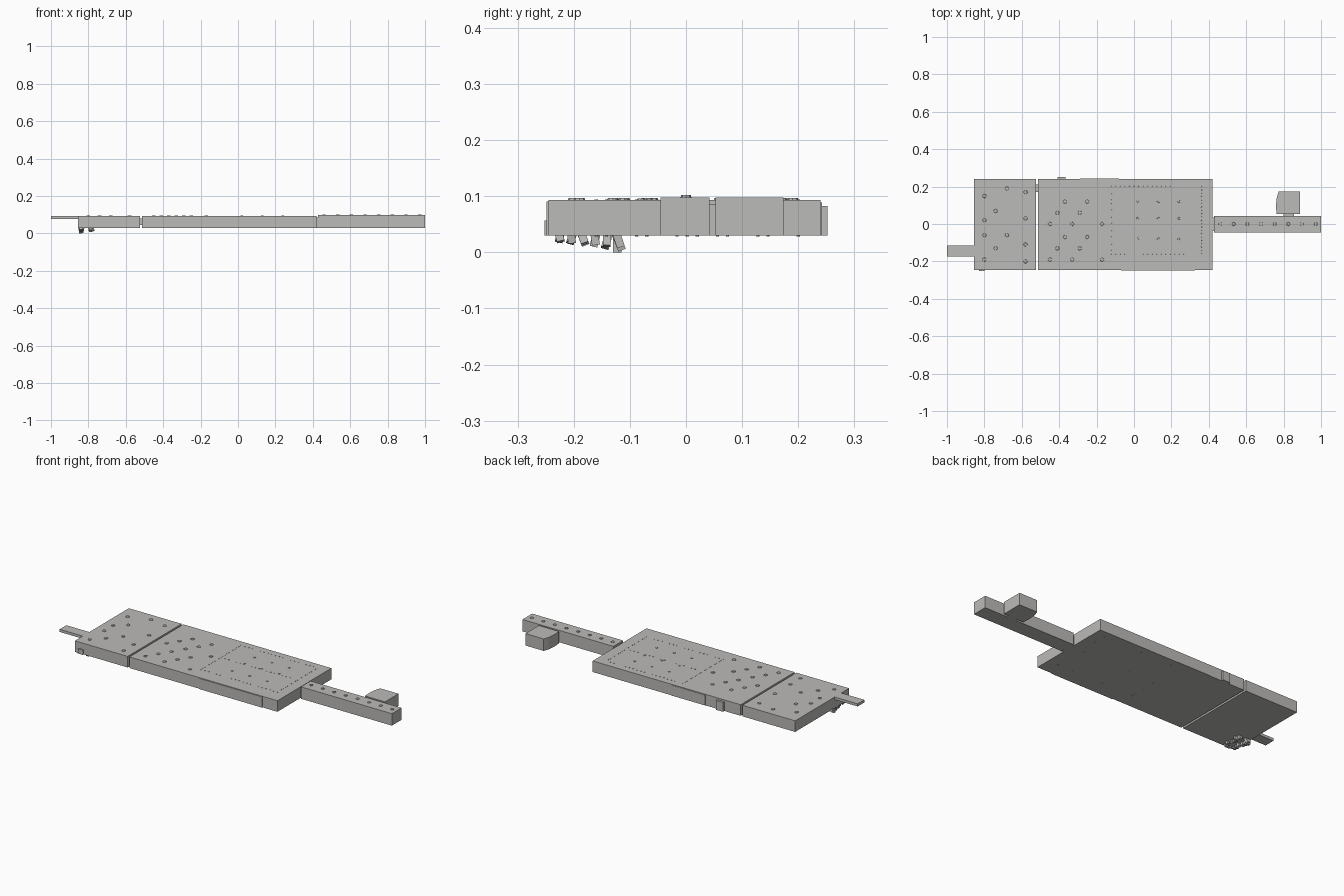
import bpy, bmesh, math, random
from mathutils import Matrix, Vector

cube = bpy.data.objects.get("Cube")
if cube:
    bpy.data.objects.remove(cube, do_unlink=True)
random.seed(4)

GREY = (0.5, 0.495, 0.48, 1.0)
mat = bpy.data.materials.new("warm grey")
mat.use_nodes = True
mat.diffuse_color = GREY
mat.node_tree.nodes["Principled BSDF"].inputs["Base Color"].default_value = GREY

LOW, TOP, BEAM_TOP = 0.03, 0.093, 0.098


def finish(name, bm):
    bmesh.ops.recalc_face_normals(bm, faces=bm.faces)
    mesh = bpy.data.meshes.new(name)
    bm.to_mesh(mesh)
    bm.free()
    mesh.materials.append(mat)
    obj = bpy.data.objects.new(name, mesh)
    bpy.context.collection.objects.link(obj)
    return obj


def add_box(bm, x, y, z, turn=Matrix()):
    """Box between the given limits, optionally turned about its centre."""
    lims = (x, y, z)
    centre = Vector([(a + b) / 2 for a, b in lims])
    size = Matrix.Diagonal([b - a for a, b in lims] + [1])
    bmesh.ops.create_cube(bm, size=1, matrix=Matrix.Translation(centre) @ turn @ size)


def box(name, x, y, z):
    bm = bmesh.new()
    add_box(bm, x, y, z)
    return finish(name, bm)


def discs(name, spots, z, radius, height, sides=8):
    bm = bmesh.new()
    for x, y in spots:
        bmesh.ops.create_cone(bm, cap_ends=True, segments=sides, radius1=radius,
                              radius2=radius * 0.85, depth=height,
                              matrix=Matrix.Translation((x, y, z)))
    return finish(name, bm)


def prism(name, outline, z0, z1):
    bm = bmesh.new()
    face = bm.faces.new([bm.verts.new((x, y, z0)) for x, y in outline])
    up = bmesh.ops.extrude_face_region(bm, geom=[face])["geom"]
    bmesh.ops.translate(bm, vec=(0, 0, z1 - z0),
                        verts=[v for v in up if isinstance(v, bmesh.types.BMVert)])
    return finish(name, bm)


# Two decks with a narrow slot between them
DECK_Y = (-0.245, 0.24)
box("small_deck", (-0.855, -0.523), DECK_Y, (LOW, TOP))
box("main_deck", (-0.512, 0.42), DECK_Y, (LOW, TOP))
box("deck_bridge", (-0.53, -0.505), (0.17, 0.21), (0.045, 0.08))

# Tongue on the small deck
box("end_tongue", (-1.0, -0.85), (-0.175, -0.115), (0.078, TOP))

# Long beam, its joint, and the side block
box("beam_joint", (0.41, 0.44), (-0.038, 0.036), (LOW, 0.085))
box("beam", (0.428, 1.0), (-0.045, 0.042), (LOW, BEAM_TOP))
box("block_neck", (0.80, 0.855), (0.035, 0.06), (LOW, 0.085))
prism("side_block", [(0.762, 0.053), (0.888, 0.053), (0.888, 0.174), (0.774, 0.174),
                     (0.764, 0.145), (0.759, 0.1)], LOW, BEAM_TOP)

# Edge panels and tabs
box("front_panel", (-0.07, 0.325), (-0.249, -0.24), (LOW, TOP - 0.002))
box("back_panel", (-0.29, -0.08), (0.235, 0.242), (LOW, TOP - 0.004))
box("back_tab", (-0.41, -0.365), (0.235, 0.2525), (LOW, 0.083))
box("front_tab", (-0.83, -0.8), (-0.2525, -0.24), (LOW, 0.057))

# Studs on the decks and the beam
small_studs = [(-0.8, 0.15), (-0.8, 0.02), (-0.8, -0.06), (-0.8, -0.19), (-0.74, 0.07),
               (-0.74, -0.13), (-0.68, 0.19), (-0.68, -0.06), (-0.58, 0.17),
               (-0.58, 0.03), (-0.58, -0.11), (-0.58, -0.2)]
main_studs = []
for i, x in enumerate((-0.45, -0.41, -0.37, -0.33, -0.29, -0.25, -0.17)):
    shift = 0.06 * (i % 3)
    main_studs += [(x, -0.19 + shift), (x, 0.0 + shift)]
discs("deck_studs", small_studs + main_studs, TOP + 0.001, 0.011, 0.005)
discs("deck_pins", [(x, y) for x in (0.02, 0.13, 0.24) for y in (-0.08, 0.03, 0.12)],
      TOP + 0.001, 0.007, 0.004)
discs("beam_studs", [(0.46 + 0.073 * i, 0) for i in range(8)],
      BEAM_TOP + 0.001, 0.01, 0.006)

# Fine dotted border on the main deck, repeated underneath
X0, X1, Y0, Y1 = -0.12, 0.36, -0.16, 0.2
dots = []
for i in range(21):
    t = i / 20
    dots += [(X0 + (X1 - X0) * t, y) for y in (Y0, 0.02, Y1)]
    dots += [(x, Y0 + (Y1 - Y0) * t) for x in (X0, X1)]
discs("top_dots", dots, TOP + 0.0005, 0.003, 0.002, 6)
discs("bottom_dots", dots[::4], LOW - 0.0005, 0.003, 0.002, 6)

# Cluster of tilted plugs hanging under the corner
bm = bmesh.new()
for row, x in enumerate((-0.838, -0.785)):
    for i in range(6):
        t = i / 5
        y = -0.225 + 0.105 * t
        low = LOW - 0.012 - (0.015 if row == 0 else 0.010) * t
        tilt = Matrix.Rotation(math.radians(random.uniform(-25, 25)), 4, "X")
        lean = Matrix.Rotation(math.radians(random.uniform(-15, 15)), 4, "Y")
        px = x + random.uniform(-0.008, 0.008)
        add_box(bm, (px - 0.009, px + 0.009), (y - 0.007, y + 0.007),
                (low + 0.001, LOW + 0.004), tilt @ lean)
# lowest plug touches the ground
add_box(bm, (-0.85, -0.834), (-0.13, -0.115), (0.0, LOW + 0.002))
finish("corner_plugs", bm)
